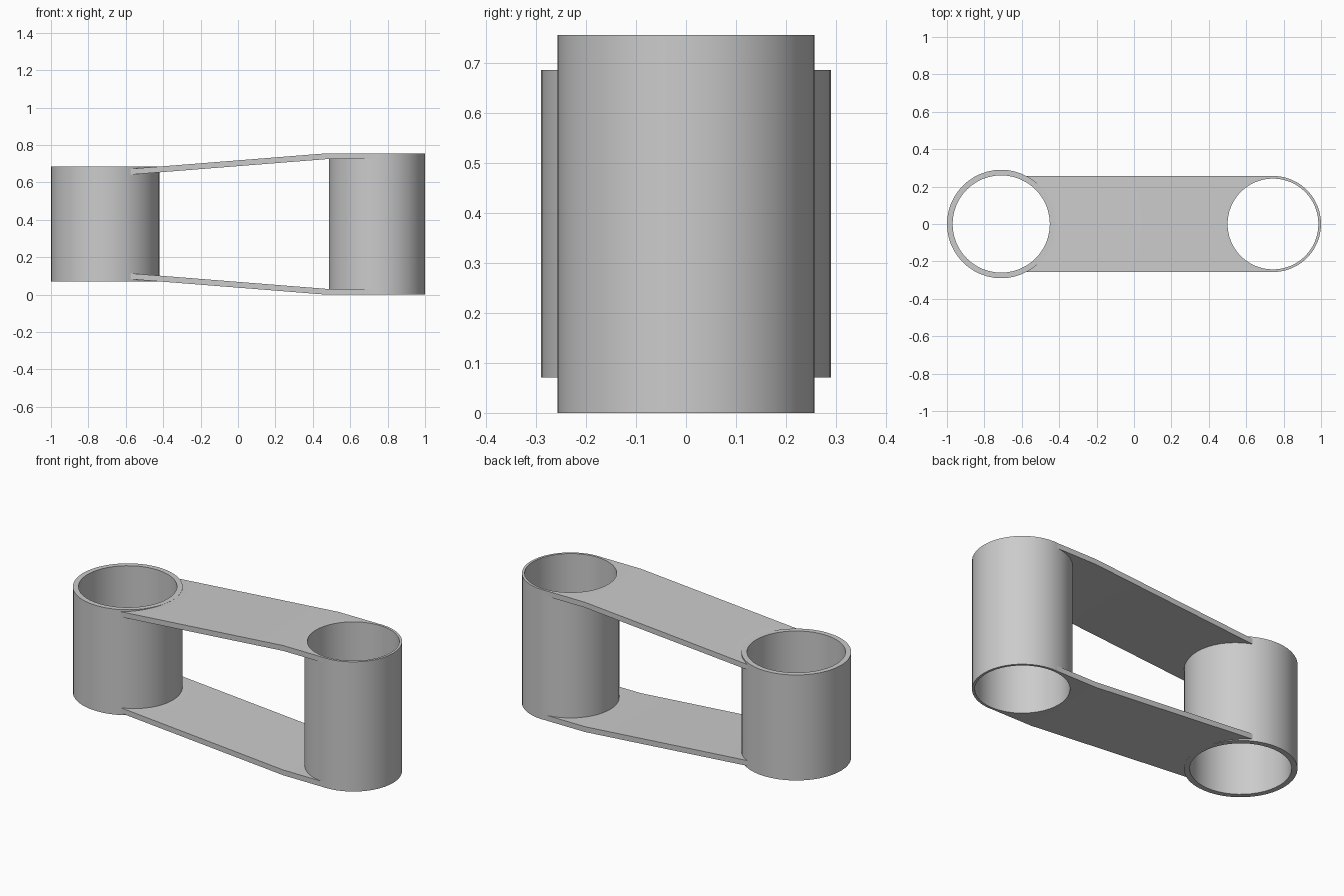
import bpy, bmesh, math

cube = bpy.data.objects.get("Cube")
if cube:
    bpy.data.objects.remove(cube, do_unlink=True)

HEIGHT = 0.755
PLATE = 0.031
HALF_WIDTH = 0.256
SEGMENTS = 48

grey = bpy.data.materials.new("light_grey")
grey.use_nodes = True
colour = (0.6, 0.6, 0.6, 1)
grey.diffuse_color = colour
grey.node_tree.nodes["Principled BSDF"].inputs["Base Color"].default_value = colour


def finish(name, bm):
    bmesh.ops.recalc_face_normals(bm, faces=bm.faces)
    mesh = bpy.data.meshes.new(name)
    bm.to_mesh(mesh)
    bm.free()
    mesh.materials.append(grey)
    obj = bpy.data.objects.new(name, mesh)
    bpy.context.collection.objects.link(obj)
    bpy.ops.object.select_all(action='DESELECT')
    obj.select_set(True)
    bpy.context.view_layer.objects.active = obj
    bpy.ops.object.shade_smooth_by_angle(angle=math.radians(30))


def tube(name, x, outer, inner, low, high):
    """Open pipe: a rectangular wall section swept round the axis."""
    bm = bmesh.new()
    section = [(outer, low), (outer, high), (inner, high), (inner, low)]
    rings = []
    for i in range(SEGMENTS):
        a = math.tau * i / SEGMENTS
        rings.append([bm.verts.new((x + r * math.cos(a), r * math.sin(a), z))
                      for r, z in section])
    for i, ring in enumerate(rings):
        following = rings[(i + 1) % SEGMENTS]
        for j in range(4):
            k = (j + 1) % 4
            bm.faces.new((ring[j], following[j], following[k], ring[k]))
    finish(name, bm)


def arc(radius, y):
    return math.sqrt(max(radius ** 2 - y ** 2, 0))


def arm(name, top):
    """Bent strip whose ends are curved to stop inside the tube walls."""
    bm = bmesh.new()
    rows = []
    steps = 32
    for i in range(steps + 1):
        y = -HALF_WIDTH * math.cos(math.pi * i / steps)
        start, bend, end = -0.71 + arc(0.275, y), 0.47, 0.743 - arc(0.25, y)
        drop = (bend - start) * 0.079
        row = []
        for x, d in ((start, drop), (bend, 0), (end, 0)):
            pair = []
            for depth in (d, d + PLATE):
                z = HEIGHT - depth if top else depth
                pair.append(bm.verts.new((x, y, z)))
            row.append(pair)
        rows.append(row)
    for a, b in zip(rows, rows[1:]):
        for c in range(2):
            for s in range(2):
                bm.faces.new((a[c][s], a[c + 1][s], b[c + 1][s], b[c][s]))
        for c in (0, 2):
            bm.faces.new((a[c][0], b[c][0], b[c][1], a[c][1]))
    for row in (rows[0], rows[-1]):
        for c in range(2):
            bm.faces.new((row[c][0], row[c + 1][0], row[c + 1][1], row[c][1]))
    finish(name, bm)


# Two pipes joined by an upper and a lower arm
tube("wide_tube", -0.71, 0.29, 0.26, 0.071, 0.685)
tube("tall_tube", 0.743, 0.257, 0.243, 0, HEIGHT)
arm("upper_arm", True)
arm("lower_arm", False)
